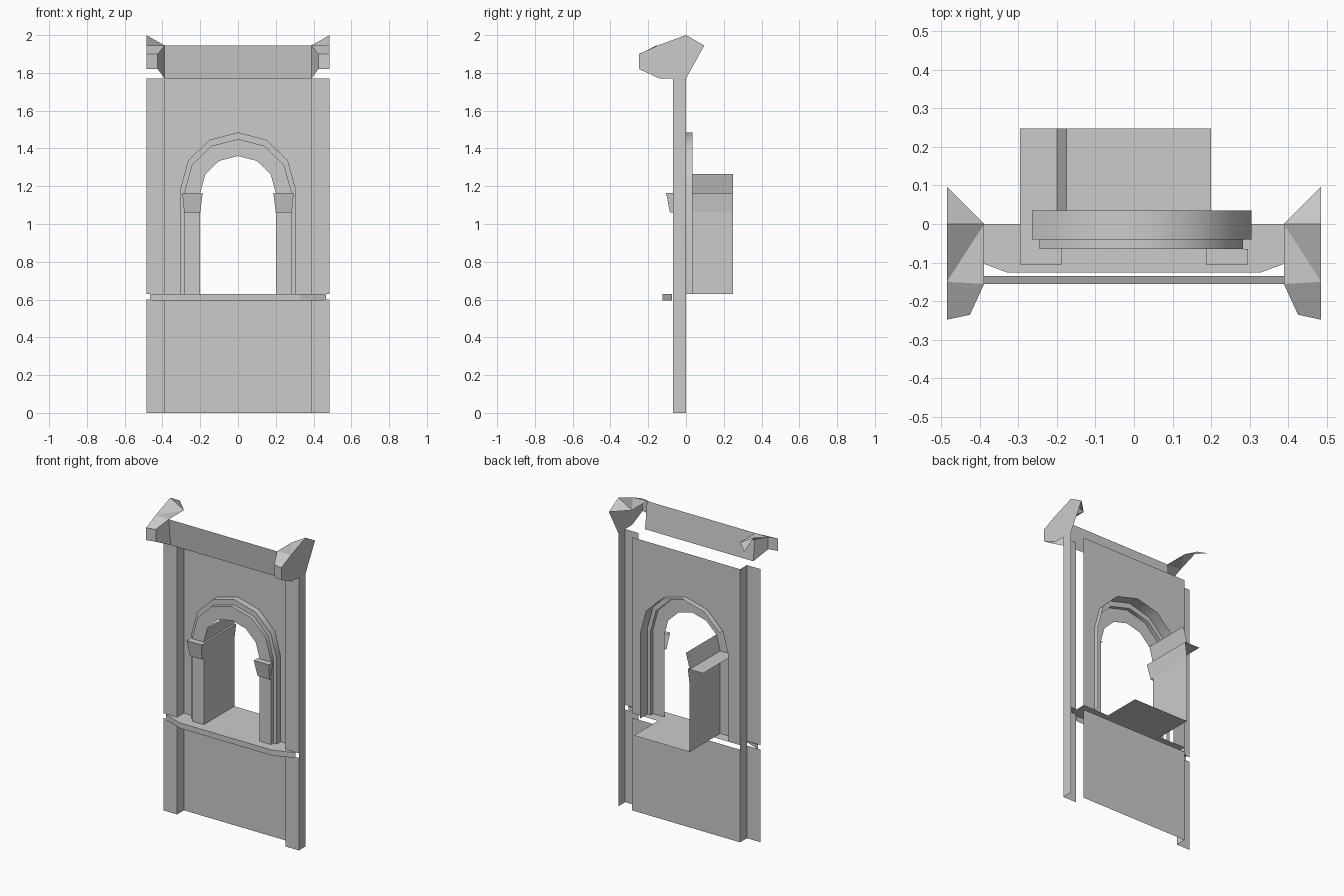
import bpy, bmesh, math
from mathutils import Vector

if "Cube" in bpy.data.objects:
    bpy.data.objects.remove(bpy.data.objects["Cube"])

stone = bpy.data.materials.new("grey_stone")
stone.diffuse_color = (0.6, 0.6, 0.6, 1)
stone.use_nodes = True
stone.node_tree.nodes["Principled BSDF"].inputs["Base Color"].default_value = stone.diffuse_color


def build(name, faces, smooth=False):
    """faces: list of (points, facing direction)"""
    bm = bmesh.new()
    for pts, facing in faces:
        f = bm.faces.new([bm.verts.new(p) for p in pts])
        f.normal_update()
        if f.normal.dot(Vector(facing)) < 0:
            f.normal_flip()
    bmesh.ops.remove_doubles(bm, verts=bm.verts, dist=0.0005)
    me = bpy.data.meshes.new(name)
    bm.to_mesh(me)
    bm.free()
    me.materials.append(stone)
    ob = bpy.data.objects.new(name, me)
    bpy.context.collection.objects.link(ob)
    if smooth:
        bpy.ops.object.select_all(action='DESELECT')
        bpy.context.view_layer.objects.active = ob
        ob.select_set(True)
        bpy.ops.object.shade_smooth_by_angle(angle=math.radians(40))
    return ob


FRONT, UP, RIGHT, LEFT = (0, -1, 0), (0, 0, 1), (1, 0, 0), (-1, 0, 0)
LOW, SILL, TOP, PX, EX = 0.60, 0.63, 1.77, 0.388, 0.485


def outline(r, zc, h):
    """Arch outline from right foot over the top to left foot"""
    arc = [(r * math.cos(math.radians(30 * i)), zc + h * math.sin(math.radians(30 * i))) for i in range(7)]
    return [(r, SILL)] + arc + [(-r, SILL)]


def at(pts, y):
    return [(x, y, z) for x, z in pts]


def rect_xz(x0, x1, y, z0, z1):
    return [(x0, y, z0), (x1, y, z0), (x1, y, z1), (x0, y, z1)]


def rect_yz(x, y0, y1, z0, z1):
    return [(x, y0, z0), (x, y1, z0), (x, y1, z1), (x, y0, z1)]


inner = outline(0.20, 1.165, 0.195)
middle = outline(0.282, 1.175, 0.275)
outer = outline(0.305, 1.185, 0.30)

# wall panels
build("lower_wall", [(rect_xz(-PX, PX, 0, 0, LOW), FRONT)])
build("upper_wall", [(at([(-PX, SILL), (-PX, TOP), (PX, TOP), (PX, SILL)] + outer, 0), FRONT)])

# pillars: front strips and the right-hand sides
for side, x0, x1 in (("left", -EX, -PX), ("right", PX, EX)):
    build(side + "_pillar", [
        (rect_xz(x0, x1, -0.07, 0, LOW), FRONT),
        (rect_xz(x0, x1, -0.07, SILL, TOP), FRONT),
        (rect_yz(x1, -0.07, 0, 0, LOW), RIGHT),
        (rect_yz(x1, -0.07, 0, LOW, SILL), RIGHT),
        (rect_yz(x1, -0.07, 0, SILL, TOP), RIGHT)])


# stepped arch moulding
def ring(name, a, b, y):
    build(name, [(at([a[i], a[i + 1], b[i + 1], b[i]], y), FRONT) for i in range(len(a) - 1)])


def band(name, a, y0, y1):
    faces = []
    for i in range(6):
        (x0, z0), (x1, z1) = a[i], a[i + 1]
        faces.append(([(x0, y0, z0), (x1, y0, z1), (x1, y1, z1), (x0, y1, z0)], (z1 - z0, 0, x0 - x1)))
    build(name, faces, True)


ring("outer_arch_face", outer, middle, -0.04)
ring("inner_arch_face", middle, inner, -0.065)
band("outer_arch_edge", outer, -0.04, 0.035)
band("inner_arch_edge", middle, -0.065, -0.04)

# sill with chamfered front corners
edge = [(-0.465, -0.075), (-0.33, -0.125), (0.33, -0.125), (0.465, -0.075)]
sill = [([(x, y, SILL) for x, y in edge] + [(0.465, -0.065, SILL), (PX, -0.065, SILL), (PX, 0, SILL),
         (-PX, 0, SILL), (-PX, -0.065, SILL), (-0.465, -0.065, SILL)], UP)]
for (xa, ya), (xb, yb) in zip(edge, edge[1:]):
    sill.append(([(xa, ya, 0.595), (xb, yb, 0.595), (xb, yb, SILL), (xa, ya, SILL)], FRONT))
build("sill", sill)

# niche: floor, left jamb, shelf and first arch segment
D = 0.248
build("niche_floor", [([(-0.2, 0, SILL), (0.2, 0, SILL), (0.2, D, SILL), (-0.2, D, SILL)], UP)])
build("niche_side", [
    (rect_yz(-0.2, -0.065, D, SILL, 1.06), RIGHT),
    ([(-0.2, -0.065, 1.06), (-0.2, D, 1.06), (-0.187, D, 1.165), (-0.187, -0.065, 1.165)], RIGHT),
    ([(-0.295, -0.065, 1.165), (-0.187, -0.065, 1.165), (-0.187, D, 1.165), (-0.295, D, 1.165)], UP),
    ([(-0.2, -0.065, 1.165), (-0.2, D, 1.165), (-0.173, D, 1.265), (-0.173, -0.065, 1.265)], RIGHT)])

# capitals
for side, t0, t1, b0, b1 in (("left", -0.295, -0.187, -0.285, -0.2), ("right", 0.187, 0.295, 0.2, 0.285)):
    build(side + "_capital", [
        ([(b0, -0.085, 1.06), (b1, -0.085, 1.06), (t1, -0.105, 1.165), (t0, -0.105, 1.165)], FRONT),
        ([(t0, -0.105, 1.165), (t1, -0.105, 1.165), (t1, -0.065, 1.165), (t0, -0.065, 1.165)], UP),
        ([(b1, -0.085, 1.06), (b1, -0.065, 1.06), (t1, -0.065, 1.165), (t1, -0.105, 1.165)], RIGHT)])

# cornice board
build("cornice", [([(-PX, -0.135, TOP), (PX, -0.135, TOP), (PX, -0.155, 1.945), (-PX, -0.155, 1.945)], FRONT)])

# cornice corner blocks
for side, s in (("left", -1), ("right", 1)):
    def p(x, y, z):
        return (s * x, y, z)
    a, b, g = p(EX, 0, 2.0), p(EX, 0.097, 1.945), p(EX, -0.15, 1.945)
    e, f = p(EX, -0.248, 1.82), p(EX, -0.248, 1.90)
    i0, i1, i2 = p(PX, 0, 1.945), p(PX, -0.155, 1.945), p(PX, -0.135, TOP)
    j, k = p(0.425, -0.235, 1.90), p(0.425, -0.235, 1.82)
    inward = (-s, 0, 0)
    faces = [([i0, a, b], UP), ([i0, a, g], UP), ([i0, i1, g], UP), ([i1, j, f, g], UP),
             ([j, k, e, f], FRONT), ([i1, j, k, i2], inward)]
    if s > 0:
        faces.append(([a, b, p(EX, 0, TOP), p(EX, -0.14, TOP), e, f, g], RIGHT))
    build(side + "_cornice_corner", faces)
